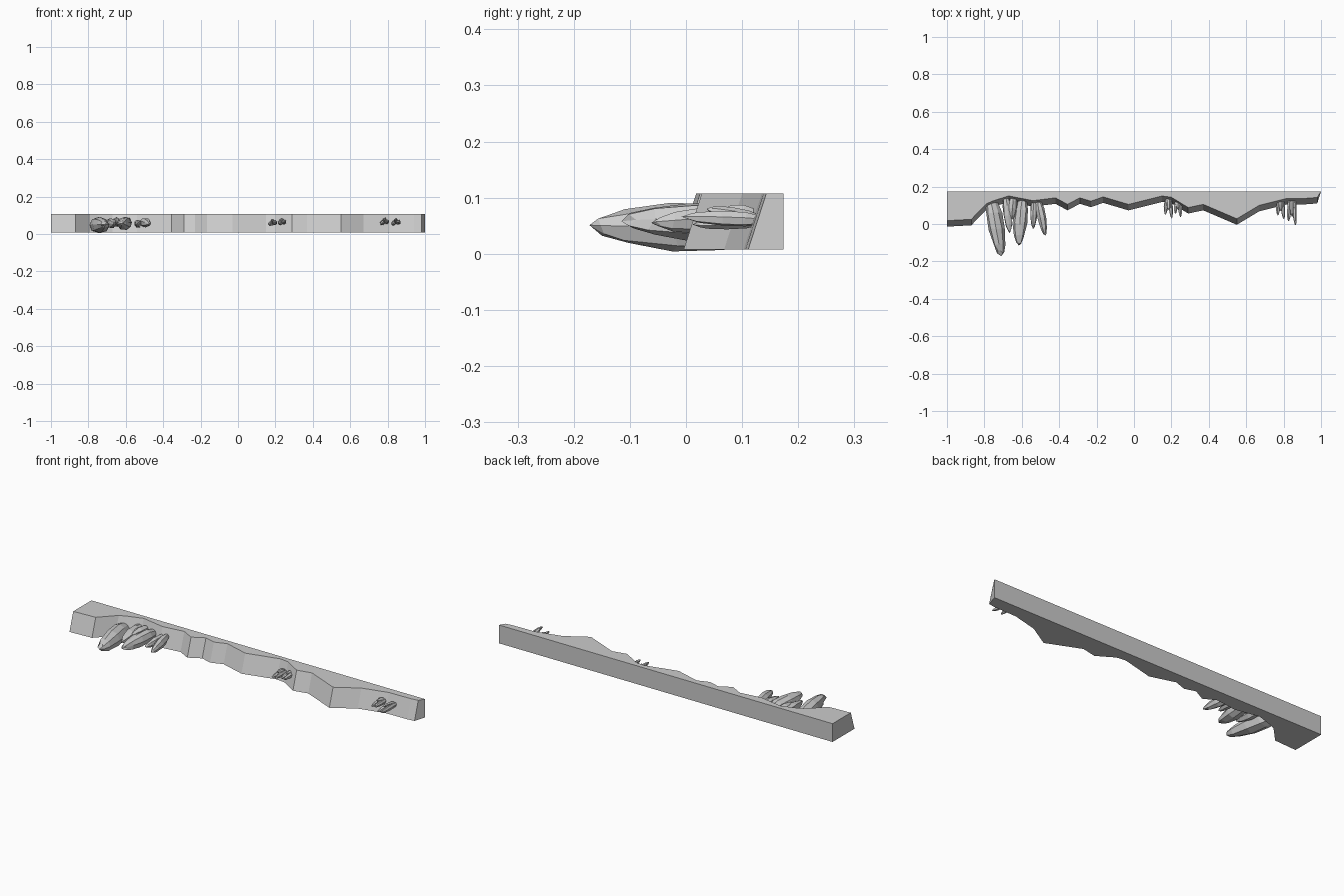
import bpy, bmesh, math, random
from mathutils import Vector

cube = bpy.data.objects.get("Cube")
if cube:
    bpy.data.objects.remove(cube, do_unlink=True)
rng = random.Random(4)

stone = bpy.data.materials.new("grey_stone")
stone.use_nodes = True
GREY = (0.6, 0.6, 0.6, 1)
stone.diffuse_color = GREY
stone.node_tree.nodes["Principled BSDF"].inputs["Base Color"].default_value = GREY


def finish(bm, name):
    bmesh.ops.recalc_face_normals(bm, faces=bm.faces)
    mesh = bpy.data.meshes.new(name)
    bm.to_mesh(mesh)
    bm.free()
    mesh.materials.append(stone)
    obj = bpy.data.objects.new(name, mesh)
    bpy.context.collection.objects.link(obj)
    return obj


# Ledge: jagged front outline, with the front face leaning out at the bottom
BACK, LOW, HIGH, LEAN = 0.174, 0.008, 0.107, 0.032
outline = [(-1, .018), (-.87, .025), (-.79, .108), (-.75, .125), (-.67, .15), (-.54, .125),
           (-.42, .14), (-.355, .105), (-.29, .14), (-.23, .122), (-.165, .145),
           (-.03, .105), (.15, .15), (.2, .143), (.29, .088), (.37, .105), (.55, .028),
           (.61, .064), (.67, .1), (.81, .135), (.94, .138), (.98, .143),
           (1, BACK), (-1, BACK)]
bm = bmesh.new()
top, bottom = [], []
for x, y in outline:
    top.append(bm.verts.new((x, y, HIGH)))
    bottom.append(bm.verts.new((x, y if y == BACK else y - LEAN, LOW)))
bm.faces.new(top)
bm.faces.new(bottom[::-1])
for i in range(len(top)):
    j = (i + 1) % len(top)
    bm.faces.new((bottom[i], bottom[j], top[j], top[i]))
finish(bm, "stone_ledge")

# Crystal shape: position along the length and share of the full radius
PROFILE = [(0, .6), (.22, .95), (.5, 1), (.78, .72), (.92, .4)]


def crystal(name, root, tip, width, height, sides=7):
    """Faceted spike from root to tip with slightly uneven rings."""
    root, tip = Vector(root), Vector(tip)
    bm = bmesh.new()
    rings = []
    wobble = [rng.uniform(.88, 1.08) for _ in range(sides)]
    turn = rng.uniform(0, 1)
    for t, share in PROFILE:
        centre = root.lerp(tip, t)
        ring = []
        for k in range(sides):
            a = math.tau * k / sides + turn
            r = share * wobble[k] * rng.uniform(.92, 1.06) / 2
            slant = rng.uniform(-.03, .03) * (tip - root).length
            ring.append(bm.verts.new(centre + Vector(
                (r * width * math.cos(a), slant, r * height * math.sin(a)))))
        rings.append(ring)
    for lower, upper in zip(rings, rings[1:]):
        for k in range(sides):
            j = (k + 1) % sides
            bm.faces.new((lower[k], lower[j], upper[j], upper[k]))
    bm.faces.new(rings[0][::-1])
    point = bm.verts.new(tip)
    for k in range(sides):
        bm.faces.new((rings[-1][k], rings[-1][(k + 1) % sides], point))
    finish(bm, name)


# Large cluster on the right-hand side of the ledge
crystal("large_crystal", (-.765, .125, .047), (-.71, -.172, .051), .095, .094, 8)
crystal("second_crystal", (-.595, .13, .055), (-.615, -.115, .058), .08, .078, 8)
crystal("slim_crystal", (-.685, .14, .062), (-.665, -.05, .055), .05, .055)
crystal("outer_crystal", (-.51, .12, .065), (-.475, -.062, .055), .05, .05)
crystal("thin_crystal", (-.535, .13, .055), (-.54, -.027, .055), .04, .045)
crystal("root_crystal", (-.645, .15, .06), (-.655, .02, .065), .05, .05)


# Small clusters: bundles of short shards
def bundle(name, x, tip_y, z, spread):
    for n, (dx, dy, dz) in enumerate([(-.4, .02, -.2), (.4, 0, .15), (0, .045, .5)]):
        crystal(f"{name}_shard_{n + 1}",
                (x + dx * spread * .6, .135, z),
                (x + dx * spread * 1.2, tip_y + dy, z + dz * spread),
                .025, .027, 6)


bundle("middle_left", .185, .03, .058, .035)
bundle("middle_right", .235, .035, .062, .03)
bundle("end_left", .785, .025, .063, .035)
bundle("end_right", .845, -.008, .06, .04)
